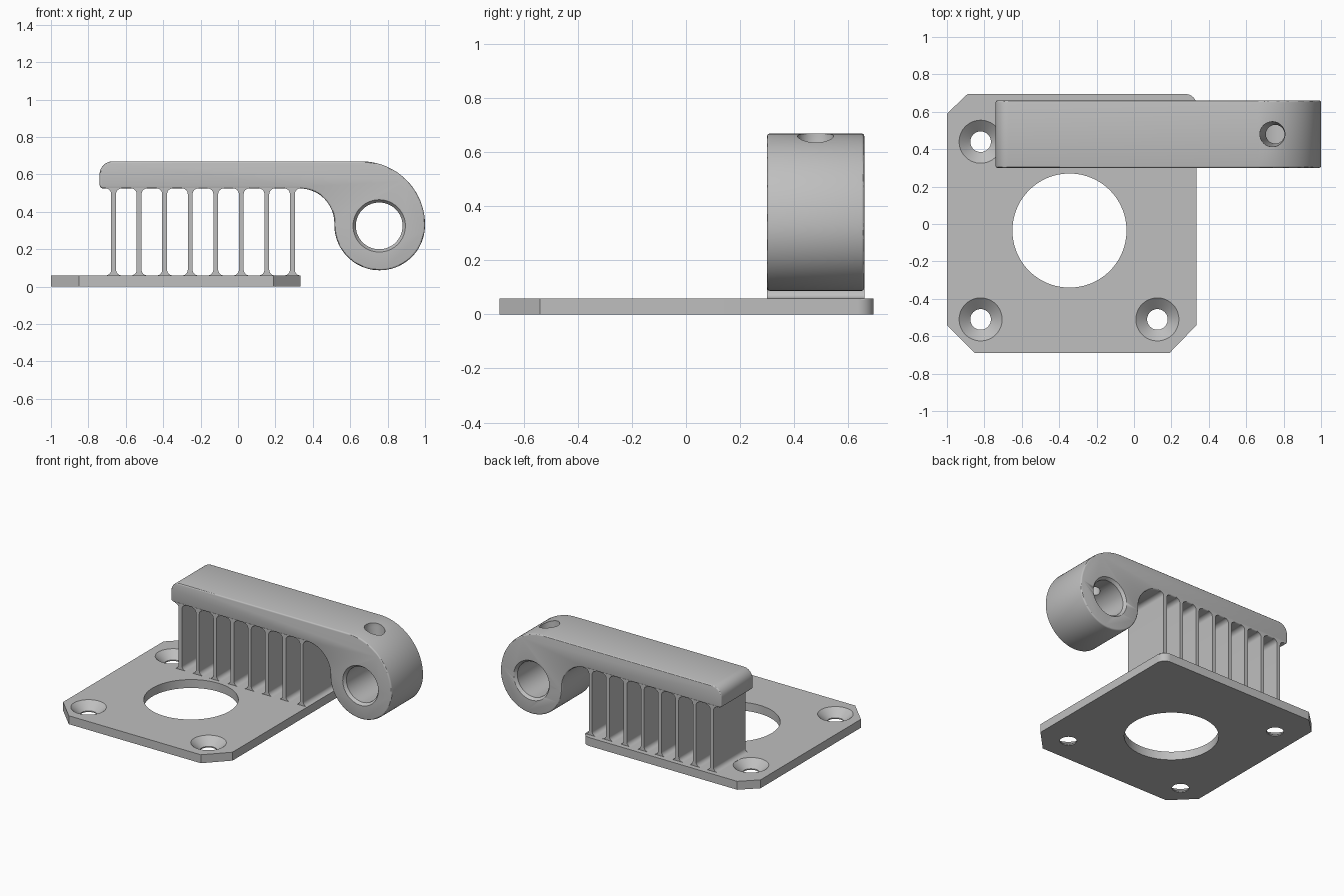
import bpy, bmesh
from math import sin, cos, pi, radians
from mathutils import Matrix

cube = bpy.data.objects.get("Cube")
if cube:
    bpy.data.objects.remove(cube, do_unlink=True)

grey = bpy.data.materials.new("plain grey")
grey.use_nodes = True
colour = (0.52, 0.52, 0.52, 1)
grey.diffuse_color = colour
for node in grey.node_tree.nodes:
    if node.type == 'BSDF_PRINCIPLED':
        node.inputs["Base Color"].default_value = colour


def arc(cx, cy, r, start, end, n):
    """Points on an arc, angles in degrees."""
    angles = [radians(start + (end - start) * i / n) for i in range(n + 1)]
    return [(cx + r * cos(a), cy + r * sin(a)) for a in angles]


def make_object(name, bm):
    bmesh.ops.remove_doubles(bm, verts=bm.verts, dist=1e-5)
    bmesh.ops.recalc_face_normals(bm, faces=bm.faces)
    mesh = bpy.data.meshes.new(name)
    bm.to_mesh(mesh)
    bm.free()
    mesh.materials.append(grey)
    obj = bpy.data.objects.new(name, mesh)
    bpy.context.collection.objects.link(obj)
    return obj


def prism(name, outline, low, high, upright=False):
    """Extrude an outline along z, or along y when upright."""
    bm = bmesh.new()
    verts = [bm.verts.new((u, low, v) if upright else (u, v, low)) for u, v in outline]
    face = bm.faces.new(verts)
    moved = bmesh.ops.extrude_face_region(bm, geom=[face])["geom"]
    shift = (0, high - low, 0) if upright else (0, 0, high - low)
    bmesh.ops.translate(bm, vec=shift, verts=[g for g in moved if isinstance(g, bmesh.types.BMVert)])
    return make_object(name, bm)


def lathe(name, profile, matrix, n=64):
    """Closed solid of revolution from (radius, height, sideways shift) rings."""
    bm = bmesh.new()
    rings = [[bm.verts.new(matrix @ Matrix.Translation((s, 0, 0))
                           @ Matrix.Rotation(2 * pi * i / n, 4, 'Z')
                           @ Matrix.Translation((r, 0, h)).to_translation())
              for i in range(n)] for r, h, s in profile]
    for a, b in zip(rings, rings[1:]):
        for i in range(n):
            j = (i + 1) % n
            bm.faces.new((a[i], a[j], b[j], b[i]))
    bm.faces.new(rings[0])
    bm.faces.new(rings[-1])
    return make_object(name, bm)


def activate(obj):
    bpy.ops.object.select_all(action='DESELECT')
    obj.select_set(True)
    bpy.context.view_layer.objects.active = obj


def cut(obj, cutter):
    cutter.hide_render = True
    mod = obj.modifiers.new("hole", 'BOOLEAN')
    mod.operation = 'DIFFERENCE'
    mod.solver = 'EXACT'
    mod.object = cutter
    activate(obj)
    bpy.ops.object.modifier_apply(modifier=mod.name)
    bpy.data.objects.remove(cutter, do_unlink=True)


def smooth(obj):
    activate(obj)
    bpy.ops.object.shade_smooth_by_angle(angle=radians(30))


# Base plate with clipped corners and one rounded corner
thick = 0.06
outline = [(-1, -0.54), (-0.85, -0.69), (0.19, -0.69), (0.335, -0.54)]
outline += arc(0.275, 0.635, 0.06, 0, 90, 8)
outline += [(-0.89, 0.695), (-1, 0.59)]
plate = prism("base_plate", outline, 0, thick)

# Large opening and countersunk screw holes
cut(plate, lathe("opening_cutter", [(0.305, -0.1, 0), (0.305, 0.2, 0)],
                 Matrix.Translation((-0.345, -0.035, 0)), 96))
screw = [(0.055, -0.1, 0), (0.055, 0.008, 0), (0.115, thick, 0), (0.115, 0.2, 0)]
for x, y in [(-0.82, 0.44), (-0.82, -0.51), (0.125, -0.51)]:
    cut(plate, lathe("screw_cutter", screw, Matrix.Translation((x, y, 0))))
smooth(plate)

# Arm ending in a round eye
front, back = 0.30, 0.66
under = 0.525
outline = arc(-0.67, 0.60, 0.07, 180, 90, 10)
outline += arc(0.66, 0.33, 0.34, 90, 0, 28)
outline += arc(0.7575, 0.33, 0.2425, 0, -180, 40)[1:]
outline += arc(0.33, 0.34, 0.185, 0, 90, 18)
outline += arc(-0.72, under + 0.02, 0.02, 270, 180, 5)
arm = prism("arm", outline, front, back, upright=True)
bevel = arm.modifiers.new("rim", 'BEVEL')
bevel.width = 0.01
bevel.segments = 3
bevel.limit_method = 'ANGLE'
bevel.angle_limit = radians(40)
activate(arm)
bpy.ops.object.modifier_apply(modifier=bevel.name)

# Chamfered bore through the eye, and the tapered set-screw hole above it
middle = (front + back) / 2
bore = [(0.16, -0.2, 0), (0.14, -0.18, 0), (0.125, -0.16, 0),
        (0.125, 0.16, 0), (0.14, 0.18, 0), (0.16, 0.2, 0)]
cut(arm, lathe("bore_cutter", bore,
               Matrix.Translation((0.755, middle, 0.325)) @ Matrix.Rotation(pi / 2, 4, 'X')))
pin = [(0.05, 0.38, 0.755), (0.05, 0.5, 0.755), (0.067, 0.64, 0.74), (0.067, 0.8, 0.74)]
cut(arm, lathe("set_screw_cutter", pin, Matrix.Translation((0, middle, 0)), 48))
smooth(arm)

# Thin support ribs, flared at top and bottom
half, flare = 0.013, 0.03
side = [(half + flare, thick - 0.006)]
side += arc(half + flare, thick + flare, flare, 270, 180, 8)
side += arc(half + flare, under - flare, flare, 180, 90, 8)
side += [(half + flare, under + 0.006)]
profile = side + [(-x, z) for x, z in reversed(side)]
for i in range(8):
    x0 = -0.665 + i * 0.1365
    rib = prism("support_rib_%d" % (i + 1), [(x0 + x, z) for x, z in profile],
                front, back, upright=True)
    smooth(rib)
